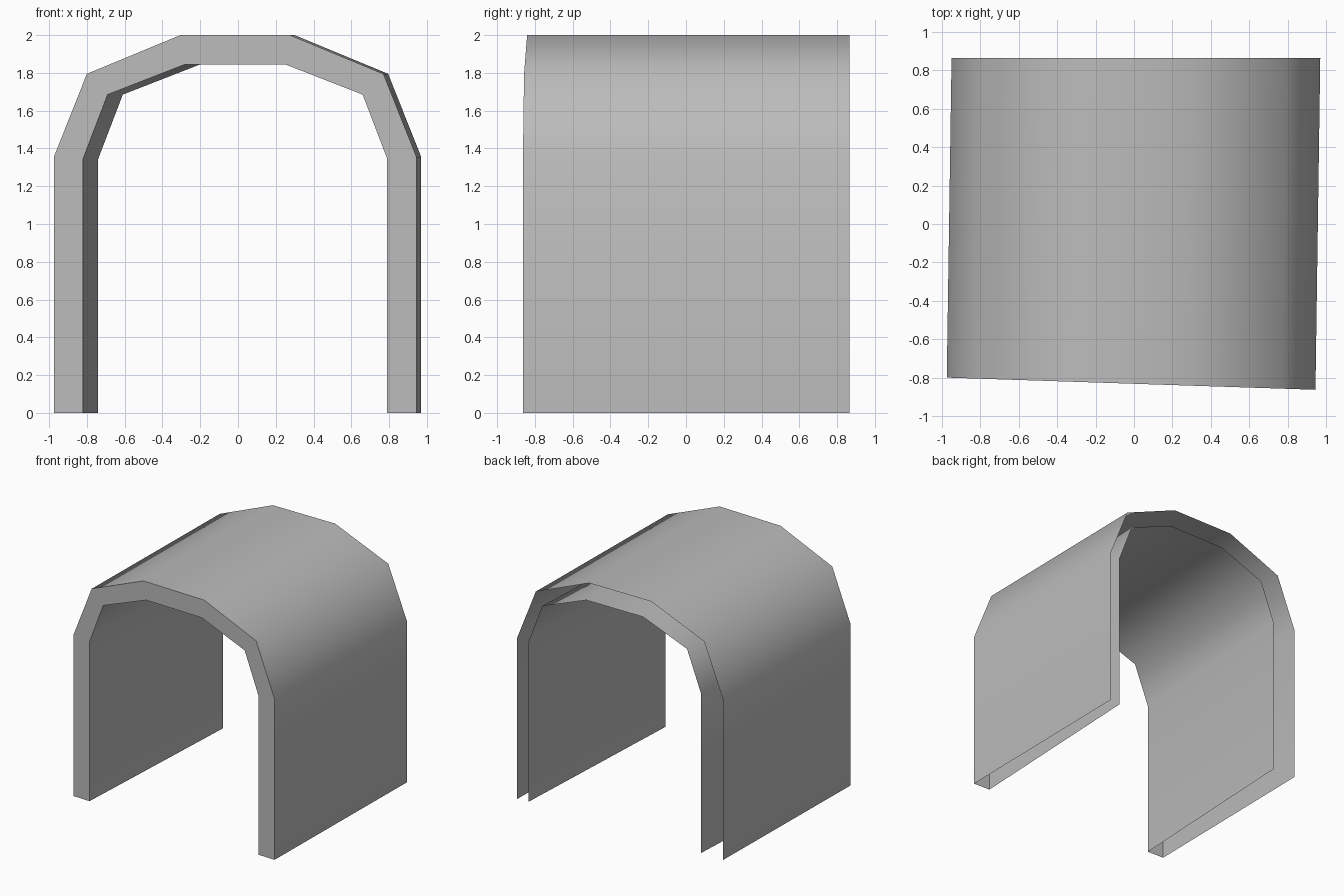
import bpy
import bmesh

cube = bpy.data.objects.get("Cube")
if cube:
    bpy.data.objects.remove(cube)

grey = bpy.data.materials.new("plain grey")
grey.use_nodes = True
colour = (0.5, 0.5, 0.5, 1)
grey.diffuse_color = colour
grey.node_tree.nodes["Principled BSDF"].inputs["Base Color"].default_value = colour

CENTRE = -0.015
# Half profiles of the arch as (half width, height), foot to crown
OUTER = [(0.96, 0), (0.96, 1.355), (0.785, 1.795), (0.29, 2.0)]
INNER = [(0.805, 0), (0.805, 1.345), (0.675, 1.685), (0.265, 1.845)]


def front_y(x):
    """The front end is cut slightly askew."""
    return -0.832 - 0.033 * x


def arch(half, shift=0.0, back=None):
    """Mirror a half profile into a full arch, at the front or the back."""
    full = [(-w, z) for w, z in half] + [(w, z) for w, z in reversed(half)]
    points = []
    for w, z in full:
        x = CENTRE + shift + w
        points.append((x, front_y(x) if back is None else back - 0.005 * shift * x, z))
    return points


def strip(name, first, second, smooth):
    """Bridge two matching arches with a row of quads."""
    bm = bmesh.new()
    a = [bm.verts.new(p) for p in first]
    b = [bm.verts.new(p) for p in second]
    for i in range(len(a) - 1):
        face = bm.faces.new((a[i], a[i + 1], b[i + 1], b[i]))
        face.smooth = smooth
    mesh = bpy.data.meshes.new(name)
    bm.to_mesh(mesh)
    bm.free()
    mesh.materials.append(grey)
    obj = bpy.data.objects.new(name, mesh)
    bpy.context.collection.objects.link(obj)
    return obj


outer_front = arch(OUTER)
inner_front = arch(INNER)
outer_back = arch(OUTER, 0.025, 0.865)
inner_back = arch(INNER, 0.08, 0.857)

# Two thin skins, open at the back and underneath, joined by a front rim
strip("outer_shell", outer_back, outer_front, True)
strip("inner_shell", inner_front, inner_back, True)
strip("front_rim", outer_front, inner_front, False)
